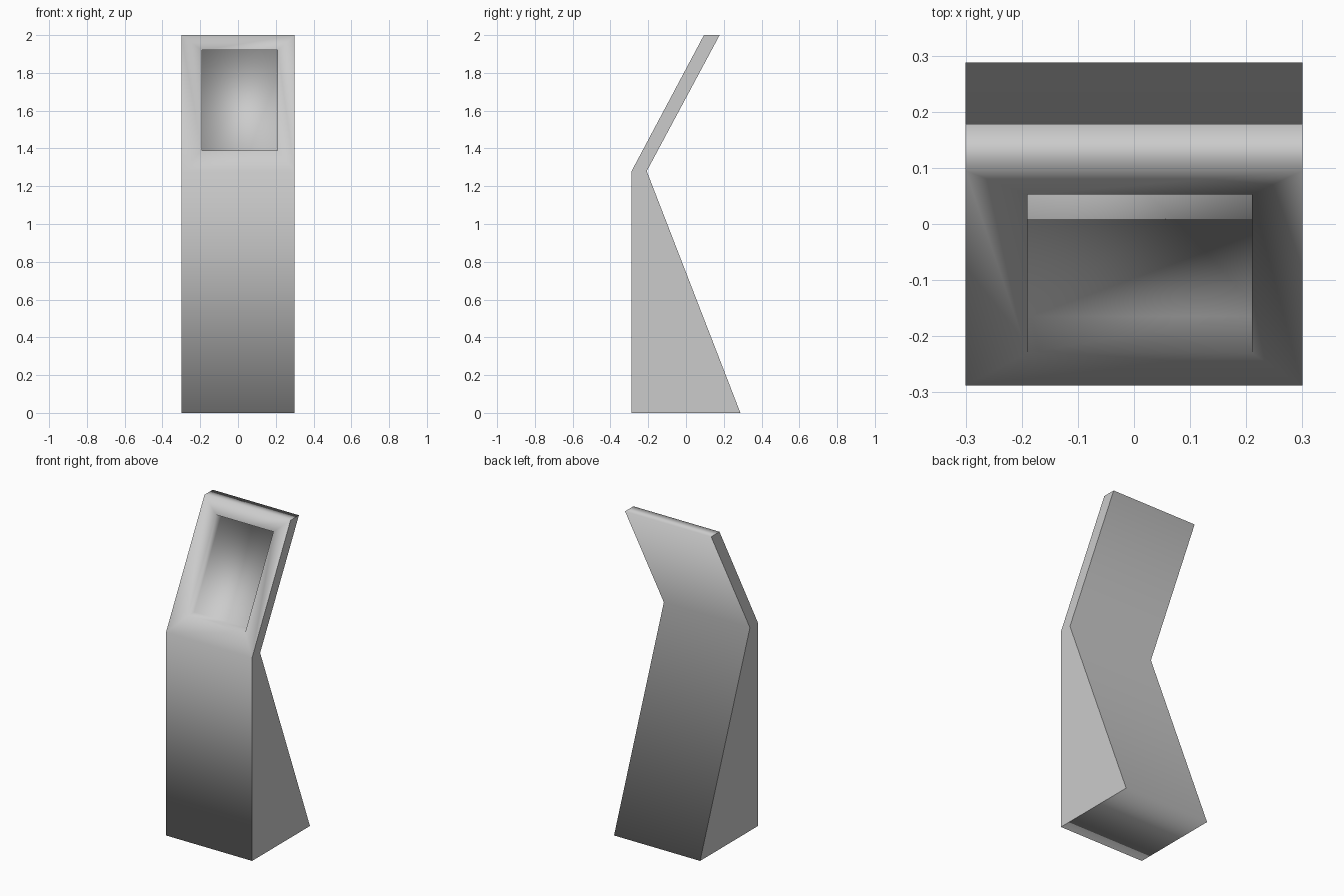
import bpy, bmesh

if "Cube" in bpy.data.objects:
    bpy.data.objects.remove(bpy.data.objects["Cube"])

HALF_W = 0.30
# Side profile (y, z): front foot, back foot, back bend, top back, top front, front bend
PROFILE = [(-0.288, 0), (0.288, 0), (-0.208, 1.28), (0.178, 2.0), (0.095, 2.0), (-0.288, 1.28)]

bm = bmesh.new()

# Body: two side outlines joined by a strip
left = [bm.verts.new((-HALF_W, y, z)) for y, z in PROFILE]
right = [bm.verts.new((HALF_W, y, z)) for y, z in PROFILE]
sides = [bm.faces.new(left[::-1]), bm.faces.new(right)]
n = len(PROFILE)
for i in range(n):
    j = (i + 1) % n
    if i != 4:  # the leaning front panel is built below
        bm.faces.new((left[i], left[j], right[j], right[i]))


def panel_ring(x0, x1, z0, z1, depth):
    """Four corners on the leaning front, pushed straight back by depth."""
    (yt, zt), (yb, zb) = PROFILE[4], PROFILE[5]

    def y_at(z):
        return yb + (yt - yb) * (z - zb) / (zt - zb) + depth
    return [bm.verts.new((x, y_at(z), z))
            for x, z in ((x0, z0), (x1, z0), (x1, z1), (x0, z1))]


def bridge(a, b):
    for i in range(4):
        j = (i + 1) % 4
        bm.faces.new((a[i], a[j], b[j], b[i]))


# Leaning front panel: frame, recess walls and screen
outer = [left[5], right[5], right[4], left[4]]
rim = panel_ring(-0.19, 0.21, 1.39, 1.92, 0)
floor = panel_ring(-0.19, 0.21, 1.39, 1.92, 0.065)
bridge(outer, rim)
bridge(rim, floor)
bm.faces.new(floor)

bmesh.ops.recalc_face_normals(bm, faces=bm.faces[:])

# Smooth strip with crisp side outlines
for f in bm.faces:
    f.smooth = True
for f in sides:
    for e in f.edges:
        e.smooth = False
bmesh.ops.triangulate(bm, faces=sides)

mesh = bpy.data.meshes.new("kiosk_body")
bm.to_mesh(mesh)
bm.free()
obj = bpy.data.objects.new("kiosk_body", mesh)
bpy.context.collection.objects.link(obj)
